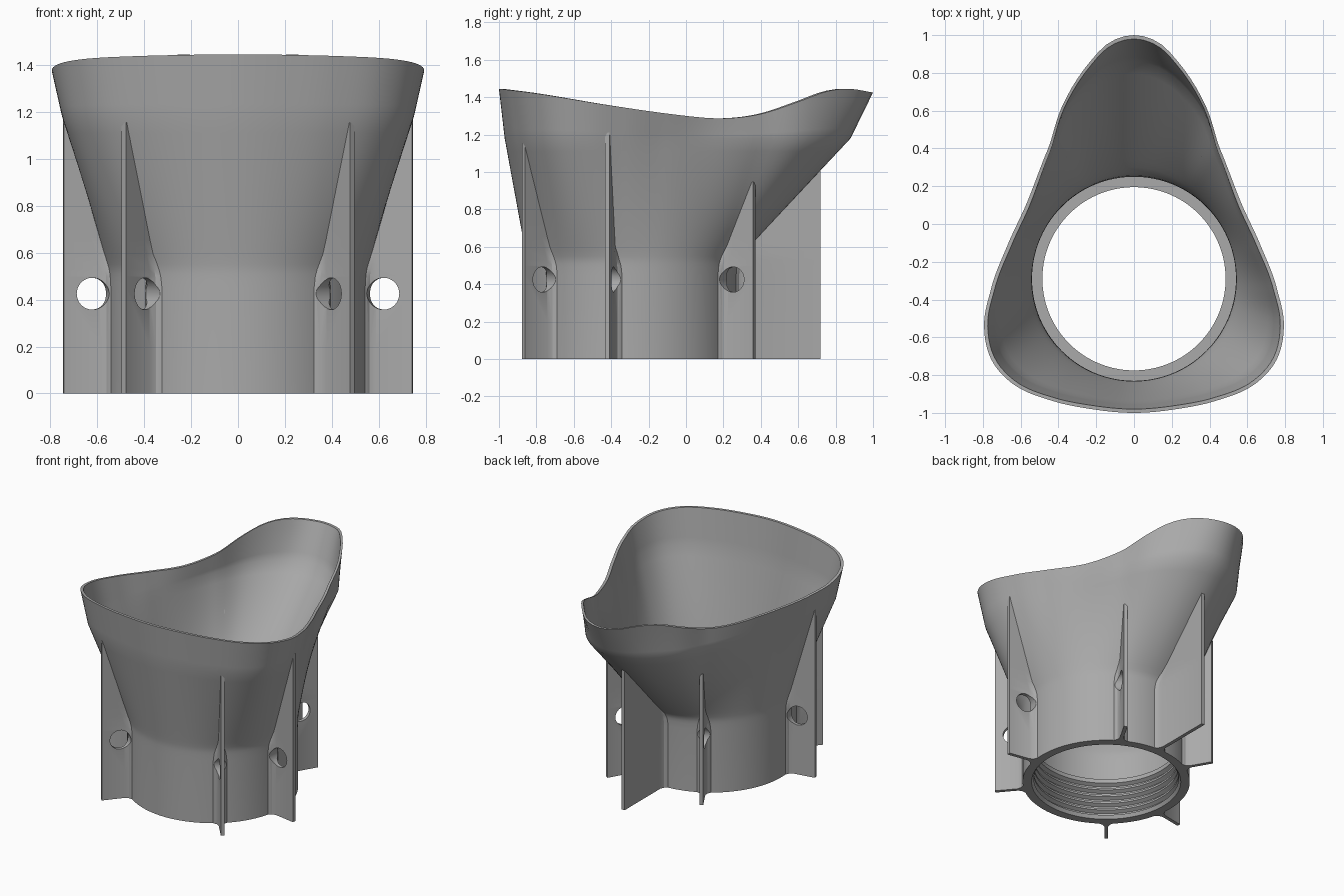
import bpy, bmesh, math
from mathutils import Matrix, Vector

if "Cube" in bpy.data.objects:
    bpy.data.objects.remove(bpy.data.objects["Cube"], do_unlink=True)

CY = -0.29              # collar axis position along y
COLLAR_R = 0.56
WALL = 0.02
NECK_Z, CREASE_Z, LEDGE_Z = 0.53, 1.18, 0.3
SEGMENTS = 160

# Rim outline around the collar axis: angle, radius, ratio of crease to rim
RIM = [(-90, .71, .957), (-72.3, .725, .955), (-56.4, .777, .95), (-41, .849, .945),
       (-29.3, .868, .945), (-16.8, .829, .945), (-4.1, .759, .95), (15.4, .692, .96),
       (36.9, .70, .985), (56.6, .826, 1.0), (67.9, .998, .985), (78.1, 1.165, .945),
       (84, 1.257, .915), (90, 1.29, .907)]
# Rim height along y
HEIGHT = [(-1, 1.445), (-.8, 1.42), (-.4, 1.355), (0, 1.3), (.2, 1.287),
          (.4, 1.31), (.6, 1.375), (.75, 1.43), (.87, 1.445), (1, 1.425)]

grey = bpy.data.materials.new("plain grey")
grey.use_nodes = True
grey.diffuse_color = (.4, .4, .4, 1)
grey.node_tree.nodes["Principled BSDF"].inputs["Base Color"].default_value = (.4, .4, .4, 1)


def smooth_lookup(table, x, col, flat_ends=False):
    """Cubic interpolation through a sorted table."""
    n = len(table)
    x = min(max(x, table[0][0]), table[-1][0])
    i = max(k for k in range(n - 1) if table[k][0] <= x)

    def slope(k):
        if flat_ends and k in (0, n - 1):
            return 0
        a, b = table[max(k - 1, 0)], table[min(k + 1, n - 1)]
        return (b[col] - a[col]) / (b[0] - a[0])

    a, b = table[i], table[i + 1]
    h = b[0] - a[0]
    t = (x - a[0]) / h
    return ((2*t**3 - 3*t**2 + 1) * a[col] + (t**3 - 2*t**2 + t) * h * slope(i)
            + (3*t**2 - 2*t**3) * b[col] + (t**3 - t**2) * h * slope(i + 1))


def rim_shape(angle):
    """Rim radius, crease radius and rim height in one direction."""
    a = math.degrees(math.asin(max(-1, min(1, math.sin(angle)))))
    rim = smooth_lookup(RIM, a, 1, True)
    crease = rim * smooth_lookup(RIM, a, 2, True)
    return rim, crease, smooth_lookup(HEIGHT, CY + rim * math.sin(angle), 1)


def hull_radius(angle, z):
    rim, crease, top = rim_shape(angle)
    if z > CREASE_Z:
        return crease + (rim - crease) * (z - CREASE_Z) / (top - CREASE_Z)
    d = (z - NECK_Z) / (CREASE_Z - NECK_Z)
    blend = min(1, (d + math.sqrt(d * d + .0016)) / 2) if z > .45 else 0
    return COLLAR_R + (crease - COLLAR_R) * blend


def finish(name, bm, angle=28):
    bmesh.ops.recalc_face_normals(bm, faces=bm.faces)
    mesh = bpy.data.meshes.new(name)
    bm.to_mesh(mesh)
    bm.free()
    mesh.materials.append(grey)
    obj = bpy.data.objects.new(name, mesh)
    bpy.context.collection.objects.link(obj)
    smooth(obj, angle)
    return obj


def smooth(obj, angle=28):
    bpy.ops.object.select_all(action='DESELECT')
    obj.select_set(True)
    bpy.context.view_layer.objects.active = obj
    bpy.ops.object.shade_smooth_by_angle(angle=math.radians(angle))


# Funnel body: wall profile swept round, from outside foot over the rim to the threads
def wall_profile(angle):
    top = rim_shape(angle)[2]
    levels = [.45, .49, .51, .53, .55, .58, .62]
    levels += [.62 + (CREASE_Z - .62) * k / 8 for k in range(1, 9)]
    levels += [CREASE_Z + (top - CREASE_Z) * k / 5 for k in range(1, 6)]
    outer = [(hull_radius(angle, z), z) for z in [0] + levels]
    inner = [(hull_radius(angle, z) - WALL, z) for z in reversed([LEDGE_Z] + levels)]
    thread = [(.485, LEDGE_Z)]
    for k in range(5):
        z = LEDGE_Z - .03 - k * .052
        thread += [(.485, z), (.51, z - .014), (.51, z - .024), (.485, z - .038)]
    return outer + inner + thread + [(.5, 0)]


bm = bmesh.new()
loops = []
for s in range(SEGMENTS):
    a = 2 * math.pi * s / SEGMENTS
    loops.append([bm.verts.new((r * math.cos(a), CY + r * math.sin(a), z))
                  for r, z in wall_profile(a)])
for s in range(SEGMENTS):
    here, there = loops[s], loops[(s + 1) % SEGMENTS]
    for k in range(len(here)):
        m = (k + 1) % len(here)
        bm.faces.new((here[k], there[k], there[m], here[m]))
finish("funnel_body", bm)


# Radial ribs with filleted roots that follow the hull up to where they run out
def rib(name, degrees, reach, hole):
    angle = math.radians(degrees)
    half = .0125
    top = NECK_Z
    while hull_radius(angle, top) < reach and top < 1.3:
        top += .004
    levels = [0, .2, .45, .5, NECK_Z]
    levels += [NECK_Z + (top - NECK_Z) * k / 10 for k in range(1, 11)]
    bm = bmesh.new()
    rows = []
    for z in levels:
        surf = hull_radius(angle, z)
        flare = .04 * max(0, min(1, (.6 - z) / .12))
        half_section = [(surf - .012, half + flare), (surf + .002, half + flare * .75),
                        (surf + .014, half + flare * .3), (surf + .04, half), (reach, half)]
        half_section = [(min(r, reach), w) for r, w in half_section]
        section = half_section + [(r, -w) for r, w in reversed(half_section)]
        rows.append([bm.verts.new((r, w, z)) for r, w in section])
    for low, high in zip(rows, rows[1:]):
        for k in range(len(low)):
            m = (k + 1) % len(low)
            bm.faces.new((low[k], low[m], high[m], high[k]))
    bm.faces.new(rows[0])
    bm.faces.new(rows[-1])
    bmesh.ops.remove_doubles(bm, verts=bm.verts, dist=.0002)
    obj = finish(name, bm)
    if hole:
        cut = bmesh.new()
        place = Matrix.Translation(Vector((.632, 0, .425))) @ Matrix.Rotation(math.pi / 2, 4, 'X')
        bmesh.ops.create_cone(cut, cap_ends=True, segments=40, radius1=.068,
                              radius2=.068, depth=.3, matrix=place)
        cutter = finish("hole_cutter", cut)
        cutter.hide_render = True
        mod = obj.modifiers.new("tie_hole", 'BOOLEAN')
        mod.operation, mod.solver, mod.object = 'DIFFERENCE', 'EXACT', cutter
        bpy.context.view_layer.objects.active = obj
        bpy.ops.object.modifier_apply(modifier=mod.name)
        bpy.data.objects.remove(cutter, do_unlink=True)
        smooth(obj)
    obj.location = (0, CY, 0)
    obj.rotation_euler = (0, 0, angle)


rib("back_rib", 90, 1.01, False)
for label, degrees in (("front", -50), ("side", -10), ("rear", 60)):
    rib(label + "_rib_left", degrees, .756, True)
    rib(label + "_rib_right", 180 - degrees, .756, True)
